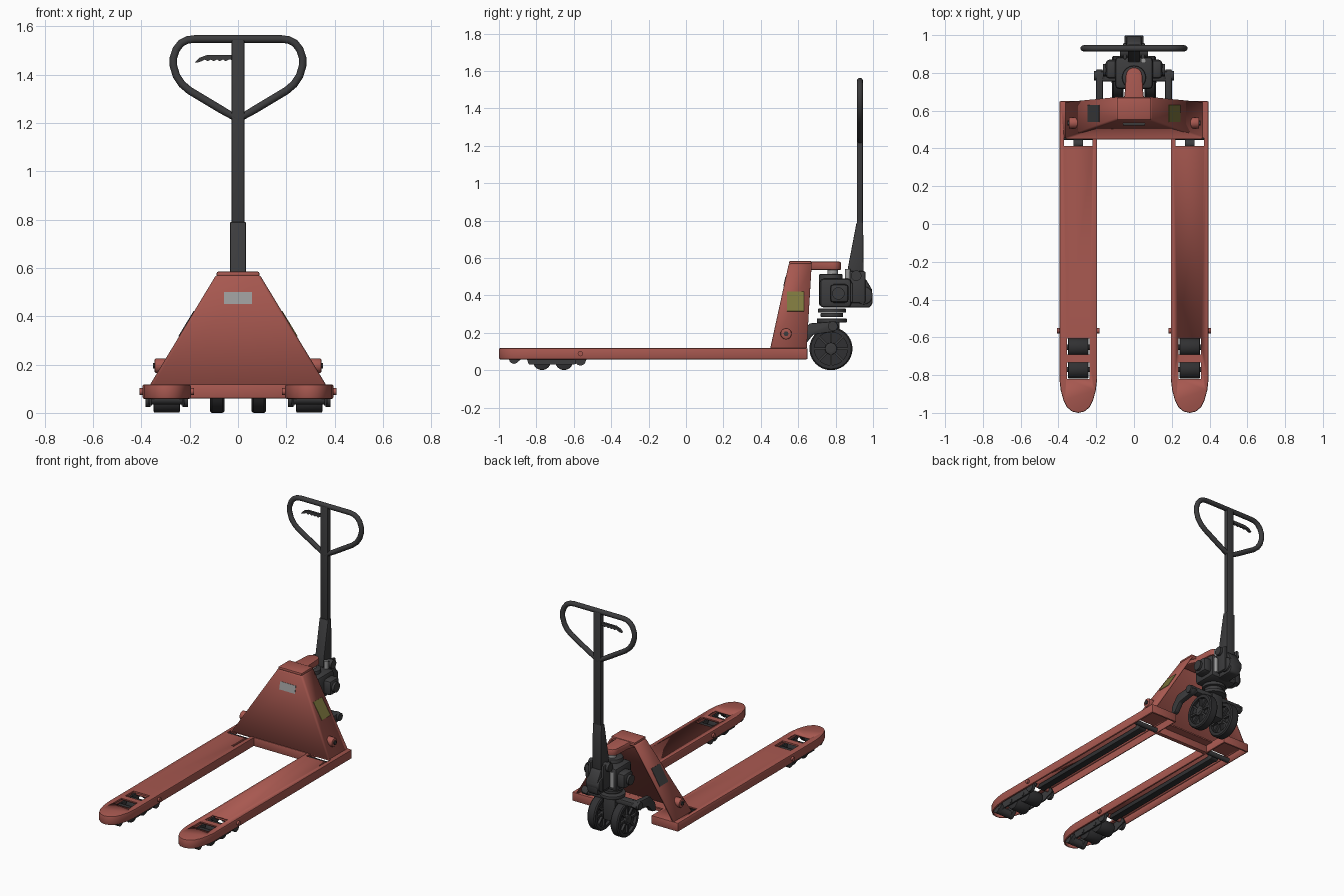
import bpy, bmesh, math
from mathutils import Vector, Matrix

if "Cube" in bpy.data.objects:
    bpy.data.objects.remove(bpy.data.objects["Cube"])


def material(name, *rgb):
    m = bpy.data.materials.new(name)
    m.diffuse_color = (*rgb, 1)
    m.use_nodes = True
    m.node_tree.nodes["Principled BSDF"].inputs["Base Color"].default_value = m.diffuse_color
    return m


RED = material("red paint", 0.39, 0.098, 0.08)
DARK = material("dark grey metal", 0.045, 0.045, 0.047)
BLACK = material("black rubber", 0.03, 0.03, 0.032)
SILVER = material("silver", 0.33, 0.33, 0.33)
OLIVE = material("olive label", 0.2, 0.18, 0.045)


def finish(name, bm, mat, bevel=0.0, recalc=True):
    if recalc:
        bmesh.ops.recalc_face_normals(bm, faces=bm.faces)
    me = bpy.data.meshes.new(name)
    bm.to_mesh(me)
    bm.free()
    me.materials.append(mat)
    ob = bpy.data.objects.new(name, me)
    bpy.context.collection.objects.link(ob)
    bpy.ops.object.select_all(action='DESELECT')
    ob.select_set(True)
    bpy.context.view_layer.objects.active = ob
    if bevel:
        b = ob.modifiers.new("bevel", 'BEVEL')
        b.width, b.segments, b.limit_method = bevel, 2, 'ANGLE'
        bpy.ops.object.modifier_apply(modifier="bevel")
    bpy.ops.object.shade_smooth_by_angle(angle=math.radians(35))
    return ob


def extrude(name, pts, axis, a, b, mat, bevel=0.0):
    """Extrude a 2D outline along an axis: x takes (y,z), y takes (x,z), z takes (x,y)."""
    def place(p, d):
        return {'x': (d, p[0], p[1]), 'y': (p[0], d, p[1]), 'z': (p[0], p[1], d)}[axis]
    bm = bmesh.new()
    lo = [bm.verts.new(place(p, a)) for p in pts]
    hi = [bm.verts.new(place(p, b)) for p in pts]
    bm.faces.new(lo)
    bm.faces.new(hi)
    for i in range(len(pts)):
        j = (i + 1) % len(pts)
        bm.faces.new((lo[i], lo[j], hi[j], hi[i]))
    return finish(name, bm, mat, bevel)


def box(name, x0, x1, y0, y1, z0, z1, mat, bevel=0.0):
    return extrude(name, [(x0, y0), (x1, y0), (x1, y1), (x0, y1)], 'z', z0, z1, mat, bevel)


def cyl(name, c, r, length, axis, mat, seg=24, r2=None, bevel=0.0):
    bm = bmesh.new()
    rot = {'x': Matrix.Rotation(math.pi / 2, 4, 'Y'), 'y': Matrix.Rotation(math.pi / 2, 4, 'X'),
           'z': Matrix()}[axis]
    bmesh.ops.create_cone(bm, cap_ends=True, segments=seg, radius1=r, radius2=r if r2 is None else r2,
                          depth=length, matrix=Matrix.Translation(c) @ rot)
    return finish(name, bm, mat, bevel)


def tube(name, pts, r, mat, cyclic=False):
    cu = bpy.data.curves.new(name, 'CURVE')
    cu.dimensions, cu.bevel_depth, cu.bevel_resolution = '3D', r, 3
    cu.use_fill_caps = True
    sp = cu.splines.new('POLY')
    sp.points.add(len(pts) - 1)
    for p, q in zip(sp.points, pts):
        p.co = (*q, 1)
    sp.use_cyclic_u = cyclic
    cu.materials.append(mat)
    ob = bpy.data.objects.new(name, cu)
    bpy.context.collection.objects.link(ob)
    bpy.ops.object.select_all(action='DESELECT')
    ob.select_set(True)
    bpy.context.view_layer.objects.active = ob
    bpy.ops.object.convert(target='MESH')
    bpy.ops.object.shade_smooth_by_angle(angle=math.radians(50))


def cut(ob, cutter):
    m = ob.modifiers.new("cut", 'BOOLEAN')
    m.operation, m.solver, m.object = 'DIFFERENCE', 'EXACT', cutter
    bpy.context.view_layer.objects.active = ob
    bpy.ops.object.modifier_apply(modifier="cut")
    bpy.data.objects.remove(cutter)


def plate(name, corners, mat):
    """Thin label just above a flat panel."""
    v = [Vector(c) for c in corners]
    n = (v[1] - v[0]).cross(v[2] - v[0]).normalized()
    bm = bmesh.new()
    f = bm.faces.new([bm.verts.new(p - n * 0.001) for p in v])
    top = bmesh.ops.extrude_face_region(bm, geom=[f])['geom']
    bmesh.ops.translate(bm, vec=n * 0.004, verts=[g for g in top if isinstance(g, bmesh.types.BMVert)])
    finish(name, bm, mat)


# Forks: hollow inverted channels with rounded tips and openings
CX = 0.295
HALF = [(0.1, 0.65), (0.1, -0.82), (0.093, -0.88), (0.078, -0.935), (0.06, -0.97), (0.032, -0.993)]


def fork_outline(cx, inset):
    right = [(x - inset, y - inset if y > 0 else y + inset * 0.6) for x, y in HALF]
    return ([(cx + x, y) for x, y in right] + [(cx, -1 + inset)]
            + [(cx - x, y) for x, y in reversed(right)])


for s, side in ((-1, "left"), (1, "right")):
    cx = s * CX
    fork = extrude(side + "_fork", fork_outline(cx, 0), 'z', 0.058, 0.118, RED, 0.007)
    cut(fork, extrude("cavity", fork_outline(cx, 0.01), 'z', 0, 0.107, RED))
    for y0, y1, w in ((-0.692, -0.605, 0.06), (-0.82, -0.733, 0.06), (0.412, 0.455, 0.075)):
        cut(fork, box("opening", cx - w, cx + w, y0, y1, 0.08, 0.2, RED))
    # Load rollers and their carriage
    for y in (-0.78, -0.662):
        cyl(side + "_load_roller", (cx, y + 0.01, 0.049), 0.048, 0.108, 'x', BLACK, 28, bevel=0.005)
        cyl(side + "_roller_axle", (cx, y + 0.01, 0.049), 0.014, 0.15, 'x', DARK, 12)
    for k in (-1, 1):
        x = cx + k * 0.066
        extrude(side + "_carriage_plate", [(-0.84, 0.03), (-0.60, 0.03), (-0.52, 0.06), (-0.54, 0.095),
                (-0.70, 0.085), (-0.86, 0.085)], 'x', x - 0.005, x + 0.005, DARK)
        extrude(side + "_tip_bracket", [(-0.95, 0.06), (-0.91, 0.035), (-0.88, 0.06), (-0.86, 0.105),
                (-0.95, 0.105)], 'x', cx + k * 0.05 - 0.012, cx + k * 0.05 + 0.012, DARK)
        cyl(side + "_exit_roller", (cx + k * 0.077, -0.565, 0.055), 0.03, 0.022, 'x', DARK, 20)
    cyl(side + "_entry_roller", (cx, -0.92, 0.06), 0.026, 0.13, 'x', DARK, 20)
    cyl(side + "_pivot_pin", (cx, -0.565, 0.088), 0.014, 0.225, 'x', RED, 12)
    # Push rod inside the channel
    box(side + "_push_rod", cx - 0.024, cx + 0.024, -0.56, 0.42, 0.062, 0.092, BLACK, 0.004)
    cyl(side + "_rod_knuckle", (cx, 0.425, 0.085), 0.024, 0.05, 'x', DARK, 16)
    cyl(side + "_rocker_shaft", (cx, 0.46, 0.078), 0.016, 0.18, 'x', DARK, 16)
    # Frame knobs
    cyl(side + "_frame_knob", (s * 0.315, 0.535, 0.195), 0.03, 0.06, 'x', RED, 24, bevel=0.006)
    cyl(side + "_knob_bolt", (s * 0.346, 0.535, 0.195), 0.014, 0.01, 'x', DARK, 6)

# Pyramid frame: folded sheet, open at the back
bm = bmesh.new()
V = {}
for s in (-1, 1):
    for key, co in (("fb", (0.365, 0.45, 0.115)), ("ft", (0.09, 0.55, 0.572)),
                    ("bb", (0.365, 0.645, 0.115)), ("bt", (0.09, 0.672, 0.572))):
        V[key, s] = bm.verts.new((co[0] * s, co[1], co[2]))
L, R = -1, 1
for loop in ((("fb", L), ("fb", R), ("ft", R), ("ft", L)), (("fb", R), ("bb", R), ("bt", R), ("ft", R)),
             (("bb", L), ("fb", L), ("ft", L), ("bt", L)), (("ft", L), ("ft", R), ("bt", R), ("bt", L))):
    bm.faces.new([V[k] for k in loop])
edges = [e for e in bm.edges if len(e.link_faces) == 2]
bmesh.ops.bevel(bm, geom=edges, offset=0.012, segments=3, profile=0.5, affect='EDGES')
frame = finish("frame_shell", bm, RED, recalc=False)
sol = frame.modifiers.new("sheet", 'SOLIDIFY')
sol.thickness, sol.offset = 0.012, -1
box("cross_beam", -0.2, 0.2, 0.447, 0.475, 0.06, 0.118, RED, 0.003)
box("cross_beam_flange", -0.2, 0.2, 0.45, 0.53, 0.108, 0.117, RED)

# Frame cap and lifting arm
box("frame_cap", -0.088, 0.088, 0.552, 0.67, 0.565, 0.584, RED, 0.006)
arc = [(0.044 * math.cos(a), 0.785 + 0.044 * math.sin(a)) for a in [math.pi * i / 10 for i in range(11)]]
extrude("lifting_arm", [(-0.085, 0.56), (0.085, 0.56), (0.075, 0.63), (0.05, 0.68)] + arc
        + [(-0.05, 0.68), (-0.075, 0.63)], 'z', 0.535, 0.58, RED, 0.008)

# Labels


def side_x(z):
    return 0.365 - (z - 0.115) * 0.275 / 0.457


def front_y(z):
    return 0.45 + (z - 0.115) * 0.1 / 0.457


plate("front_label", [(-0.058, front_y(.45), .45), (0.058, front_y(.45), .45),
                      (0.058, front_y(.5), .5), (-0.058, front_y(.5), .5)], SILVER)
plate("right_label", [(side_x(.315), .54, .315), (side_x(.315), .63, .315),
                      (side_x(.42), .63, .42), (side_x(.42), .54, .42)], OLIVE)
plate("left_label", [(-side_x(.315), .63, .315), (-side_x(.315), .54, .315),
                     (-side_x(.42), .54, .42), (-side_x(.42), .63, .42)], DARK)

# Steering wheels with spokes
WY, WZ = 0.775, 0.115
for s, side in ((-1, "left"), (1, "right")):
    wx = s * 0.086
    bm = bmesh.new()
    prof = [(-.03, .088), (-.03, .108), (-.022, .115), (.022, .115), (.03, .108), (.03, .088)]
    vs = [bm.verts.new((wx + x, WY, WZ + r)) for x, r in prof]
    es = [bm.edges.new((vs[i], vs[(i + 1) % 6])) for i in range(6)]
    bmesh.ops.spin(bm, geom=vs + es, cent=(wx, WY, WZ), axis=(1, 0, 0), angle=math.tau, steps=40)
    bmesh.ops.remove_doubles(bm, verts=bm.verts, dist=1e-5)
    finish(side + "_tyre", bm, BLACK)
    cyl(side + "_wheel_disc", (wx, WY, WZ), 0.09, 0.022, 'x', BLACK, 40)
    cyl(side + "_wheel_hub", (wx, WY, WZ), 0.032, 0.064, 'x', DARK, 24, bevel=0.004)
    for i in range(8):
        spoke = box(side + "_wheel_spoke", -0.026, 0.026, -0.006, 0.006, 0.028, 0.09, DARK)
        spoke.matrix_world = Matrix.Translation((wx, WY, WZ)) @ Matrix.Rotation(math.tau * i / 8, 4, 'X')
    # Linkage arms to the frame
    extrude(side + "_link_arm", [(0.60, 0.13), (0.64, 0.14), (0.68, 0.19), (0.79, 0.205), (0.82, 0.23),
            (0.80, 0.262), (0.66, 0.25), (0.61, 0.19)], 'x', s * 0.165, s * 0.2, DARK, 0.006)
    cyl(side + "_link_pin", (s * 0.185, 0.785, 0.235), 0.026, 0.055, 'x', DARK, 16)
    # Pump side pods and springs
    box(side + "_pump_pod", s * 0.08, s * 0.15, 0.77, 0.87, 0.36, 0.46, DARK, 0.02)
    cyl(side + "_pod_cap", (s * 0.145, 0.815, 0.41), 0.033, 0.04, 'x', DARK, 16)
    cyl(side + "_spring", (s * 0.066, 0.872, 0.415), 0.019, 0.1, 'z', SILVER, 16)
    box(side + "_handle_lug", s * 0.038, s * 0.058, 0.87, 0.96, 0.36, 0.53, DARK, 0.012)

# Steering yoke and turntable
cyl("wheel_axle", (0, WY, WZ), 0.018, 0.24, 'x', DARK, 16)
box("steering_yoke", -0.045, 0.045, 0.74, 0.82, 0.09, 0.27, DARK, 0.01)
box("link_crossbar", -0.18, 0.18, 0.755, 0.81, 0.22, 0.255, DARK, 0.008)
for z, r in ((0.265, 0.08), (0.295, 0.06), (0.318, 0.075)):
    cyl("turntable_ring", (0, 0.78, z), r, 0.022, 'z', DARK, 32, bevel=0.004)

# Hydraulic pump
box("pump_body", -0.1, 0.1, 0.715, 0.885, 0.335, 0.49, DARK, 0.02)
cyl("pump_cylinder", (0, 0.775, 0.43), 0.063, 0.17, 'z', DARK, 32, bevel=0.008)
cyl("pump_piston", (0, 0.785, 0.525), 0.028, 0.05, 'z', SILVER, 20)
extrude("pump_rear_block", [(0.86, 0.335), (0.985, 0.335), (0.997, 0.36), (0.995, 0.43), (0.96, 0.49),
        (0.86, 0.49)], 'x', -0.04, 0.04, DARK, 0.01)
cyl("pump_roller", (0, 0.95, 0.40), 0.048, 0.1, 'x', DARK, 28, bevel=0.006)
cyl("handle_pivot", (0, 0.91, 0.505), 0.028, 0.15, 'x', DARK, 20)
cyl("valve_stem", (0.05, 0.865, 0.51), 0.014, 0.06, 'z', SILVER, 12)

# Handle shaft
extrude("handle_socket", [(0.858, 0.49), (0.95, 0.49), (0.947, 0.79), (0.912, 0.79), (0.868, 0.56)],
        'x', -0.033, 0.033, DARK, 0.005)
box("handle_shaft", -0.027, 0.027, 0.914, 0.946, 0.78, 1.545, DARK, 0.005)

# Handle loop
half = [(0.07, 1.255), (0.2, 1.333), (0.232, 1.36), (0.255, 1.395), (0.267, 1.435), (0.267, 1.47),
        (0.255, 1.505), (0.235, 1.53), (0.21, 1.543), (0.18, 1.547)]
loop = [(0, 1.215)] + half + [(-x, z) for x, z in reversed(half)]
tube("handle_loop", [(x, 0.93, z) for x, z in loop], 0.0165, DARK, cyclic=True)

# Release lever with a toothed grip
teeth = [(-0.15 + 0.0125 * i, 1.462 if i % 2 else 1.455) for i in range(10)]
extrude("release_lever", [(-0.02, 1.48), (-0.13, 1.48), (-0.16, 1.469), (-0.178, 1.45), (-0.165, 1.45)]
        + teeth + [(-0.02, 1.46)], 'y', 0.922, 0.938, DARK)
